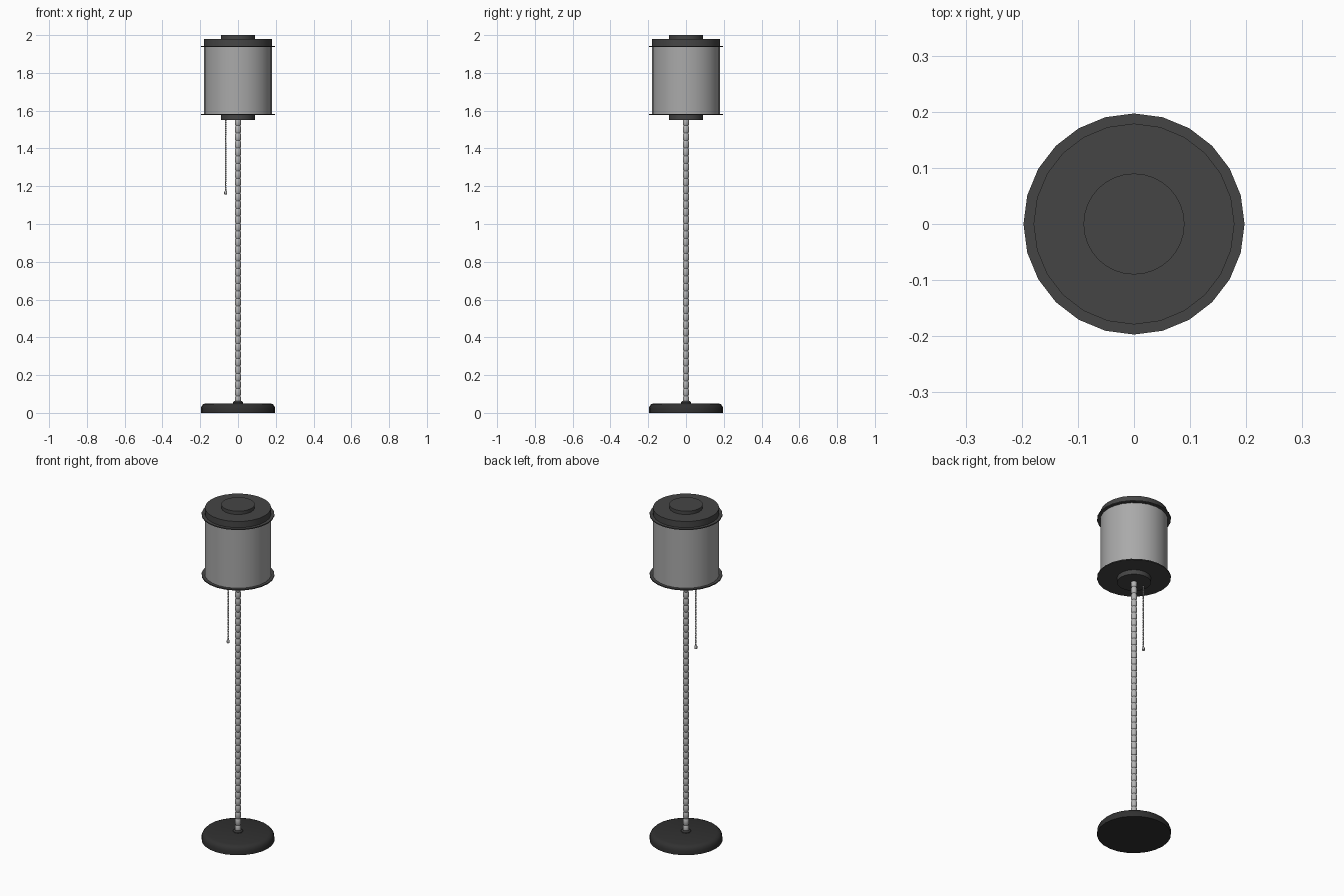
import bpy, bmesh, math

if "Cube" in bpy.data.objects:
    bpy.data.objects.remove(bpy.data.objects["Cube"])


def material(name, v):
    m = bpy.data.materials.new(name)
    m.diffuse_color = (v, v, v, 1)
    m.use_nodes = True
    m.node_tree.nodes["Principled BSDF"].inputs["Base Color"].default_value = m.diffuse_color
    return m


dark = material("dark_metal", 0.06)
black = material("black_base", 0.03)
steel = material("steel", 0.45)
cloth = material("shade_grey", 0.4)


def lathe(name, profile, mat, sides=24, x=0.0, angle=35):
    """Revolve (radius, z) points around a vertical axis, capping both ends."""
    bm = bmesh.new()
    rings = []
    for r, z in profile:
        rings.append([bm.verts.new((r * math.cos(2 * math.pi * i / sides),
                                    r * math.sin(2 * math.pi * i / sides), z))
                      for i in range(sides)])
    for a, b in zip(rings, rings[1:]):
        for i in range(sides):
            j = (i + 1) % sides
            bm.faces.new((a[i], a[j], b[j], b[i]))
    bm.faces.new(rings[0][::-1])
    bm.faces.new(rings[-1])
    me = bpy.data.meshes.new(name)
    bm.to_mesh(me)
    bm.free()
    ob = bpy.data.objects.new(name, me)
    ob.location.x = x
    me.materials.append(mat)
    bpy.context.collection.objects.link(ob)
    bpy.ops.object.select_all(action='DESELECT')
    ob.select_set(True)
    bpy.context.view_layer.objects.active = ob
    bpy.ops.object.shade_smooth_by_angle(angle=math.radians(angle))
    return ob


# Weighted base with a rounded rim, and the pole collar
lathe("base", [(0.197, 0), (0.197, 0.022), (0.193, 0.036), (0.184, 0.046),
               (0.168, 0.051)], black)
lathe("pole_collar", [(0.026, 0.048), (0.026, 0.056), (0.02, 0.062)], dark)

# Ribbed pole: a stack of barrel segments
count, z0, z1 = 38, 0.05, 1.56
step = (z1 - z0) / count
ribs = []
for k in range(count):
    z = z0 + k * step
    ribs += [(0.0125, z), (0.016, z + 0.2 * step),
             (0.0165, z + 0.5 * step), (0.016, z + 0.8 * step)]
ribs.append((0.0125, z1))
lathe("pole", ribs, steel, 16)

# Drum shade between two thin flanges
lathe("shade", [(0.18, 1.58), (0.18, 1.94)], cloth)
lathe("lower_flange", [(0.197, 1.577), (0.197, 1.583)], dark, angle=10)
lathe("upper_flange", [(0.197, 1.937), (0.197, 1.943)], dark, angle=10)

# Caps above and below the shade
lathe("top_cap", [(0.179, 1.94), (0.179, 1.98)], dark)
lathe("top_button", [(0.09, 1.978), (0.09, 2.0)], dark, 32)
lathe("lower_button", [(0.09, 1.55), (0.09, 1.58)], dark, 32)

# Beaded pull chain with an end weight
beads, top, bottom = 36, 1.555, 1.178
pitch = (top - bottom) / beads
chain = []
for k in range(beads):
    z = bottom + k * pitch
    chain += [(0.0015, z), (0.0042, z + 0.25 * pitch),
              (0.0042, z + 0.7 * pitch), (0.0015, z + 0.95 * pitch)]
lathe("pull_chain", chain, steel, 8, x=-0.065, angle=60)
lathe("chain_weight", [(0.004, 1.155), (0.008, 1.158), (0.008, 1.17),
                       (0.003, 1.18)], steel, 10, x=-0.065, angle=50)
